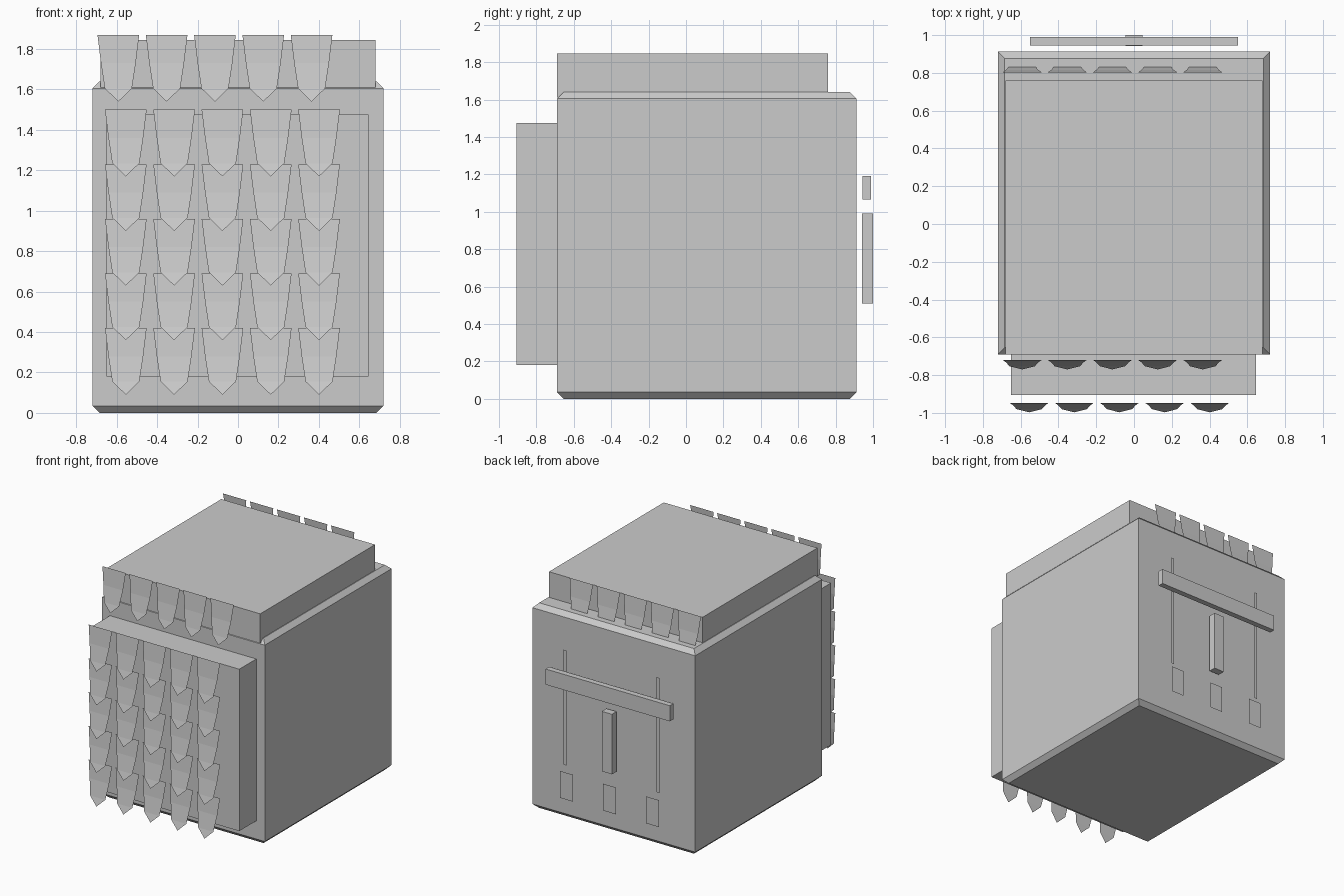
import bpy, bmesh

if "Cube" in bpy.data.objects:
    bpy.data.objects.remove(bpy.data.objects["Cube"])


def make_object(name, bm):
    mesh = bpy.data.meshes.new(name)
    bm.to_mesh(mesh)
    bm.free()
    ob = bpy.data.objects.new(name, mesh)
    bpy.context.collection.objects.link(ob)
    return ob


def box(name, x, y, z, chamfer=0):
    """Box from (min, max) ranges, optionally chamfering its top and bottom rims."""
    bm = bmesh.new()
    bmesh.ops.create_cube(bm, size=1)
    for v in bm.verts:
        v.co = [r[0] if c < 0 else r[1] for c, r in zip(v.co, (x, y, z))]
    if chamfer:
        rims = [e for e in bm.edges if abs(e.verts[0].co.z - e.verts[1].co.z) < 1e-4]
        bmesh.ops.bevel(bm, geom=rims, offset=chamfer, segments=1, affect='EDGES')
    return make_object(name, bm)


def panel(name, x, y, z):
    """Flat sheet facing the back."""
    bm = bmesh.new()
    bm.faces.new([bm.verts.new(p) for p in (
        (x[1], y, z[0]), (x[0], y, z[0]), (x[0], y, z[1]), (x[1], y, z[1]))])
    return make_object(name, bm)


# Half width, outward offset, drop below the top edge
SCALE_ROWS = [(0.103, 0.0, 0.0), (0.086, 0.012, 0.14), (0.067, 0.033, 0.265)]
SCALE_TIP = (0.05, 0.33)


def scale_rows(name, first_x, y, out, tops):
    """Rows of five pointed, outward-curling scales."""
    bm = bmesh.new()
    for top in tops:
        for col in range(5):
            cx = first_x + col * 0.239
            rows = [[bm.verts.new((cx + s * w, y + out * o, top - d)) for s in (-out, out)]
                    for w, o, d in SCALE_ROWS]
            tip = bm.verts.new((cx, y + out * SCALE_TIP[0], top - SCALE_TIP[1]))
            for a, b in zip(rows, rows[1:]):
                bm.faces.new((a[1], a[0], b[0], b[1]))
            bm.faces.new((rows[-1][1], rows[-1][0], tip))
    bmesh.ops.recalc_face_normals(bm, faces=bm.faces)
    for f in bm.faces:
        if f.normal.y * out < 0:
            f.normal_flip()
    return make_object(name, bm)


# Main volumes
box("pack_body", (-0.72, 0.72), (-0.69, 0.912), (0.0, 1.64), 0.035)
box("pack_lid", (-0.68, 0.68), (-0.69, 0.76), (1.61, 1.845))
box("front_pocket", (-0.65, 0.645), (-0.905, -0.68), (0.18, 1.475))

# Scale covering
scale_rows("pocket_scales", -0.555, -0.947, -1, [1.5 - 0.27 * i for i in range(5)])
scale_rows("lid_front_scales", -0.592, -0.72, -1, [1.87])
scale_rows("lid_back_scales", -0.592, 0.803, 1, [1.87])

# Carrying bars on the back
box("back_crossbar", (-0.55, 0.55), (0.945, 0.99), (1.065, 1.19))
box("back_upright", (-0.045, 0.045), (0.942, 1.0), (0.51, 0.99))

# Thin straps and tabs on the back
for side, x in (("left", -0.41), ("right", 0.41)):
    panel(side + "_strap", (x - 0.013, x + 0.013), 0.942, (0.44, 1.36))
for i, x in enumerate((-0.38, 0.0, 0.38)):
    panel("back_tab_%d" % (i + 1), (x - 0.058, x + 0.058), 0.966, (0.18, 0.395))
